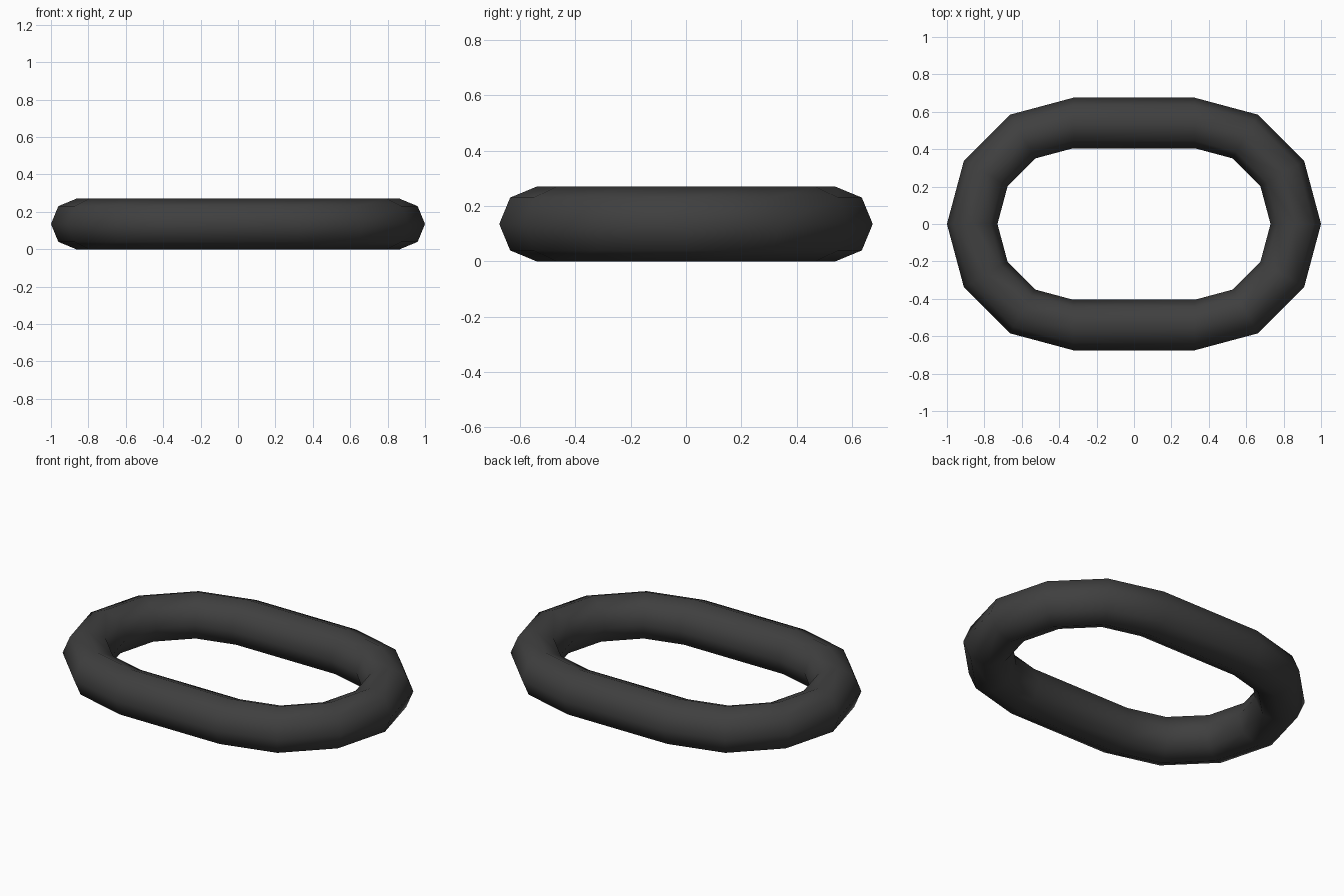
import bpy, bmesh
from math import radians, cos, sin, pi

if "Cube" in bpy.data.objects:
    bpy.data.objects.remove(bpy.data.objects["Cube"])

HALF_STRAIGHT = 0.325   # centres of the two end bends
BEND = 0.54             # centreline radius of a bend
TUBE = 0.135            # radius of the bar
STEPS, SIDES = 6, 8     # segments per bend, sides of the bar

# Octagonal bar swept round an oblong: two half-circle bends joined by straights
bm = bmesh.new()
rings = []
for side, start in ((1, -90), (-1, 90)):
    for i in range(STEPS + 1):
        a = radians(start + 180 * i / STEPS)
        ring = []
        for j in range(SIDES):
            t = 2 * pi * j / SIDES
            r = BEND + TUBE * cos(t)
            ring.append(bm.verts.new((side * HALF_STRAIGHT + r * cos(a),
                                      r * sin(a), TUBE + TUBE * sin(t))))
        rings.append(ring)

for i, ring in enumerate(rings):
    nxt = rings[(i + 1) % len(rings)]
    for j in range(SIDES):
        k = (j + 1) % SIDES
        bm.faces.new((ring[j], nxt[j], nxt[k], ring[k])).smooth = True
bmesh.ops.recalc_face_normals(bm, faces=bm.faces)

mesh = bpy.data.meshes.new("chain_link")
bm.to_mesh(mesh)
bm.free()
link = bpy.data.objects.new("chain_link", mesh)
bpy.context.collection.objects.link(link)

# Dark metal
mat = bpy.data.materials.new("dark_metal")
mat.diffuse_color = (0.05, 0.05, 0.05, 1)
mat.use_nodes = True
mat.node_tree.nodes["Principled BSDF"].inputs["Base Color"].default_value = mat.diffuse_color
mesh.materials.append(mat)
